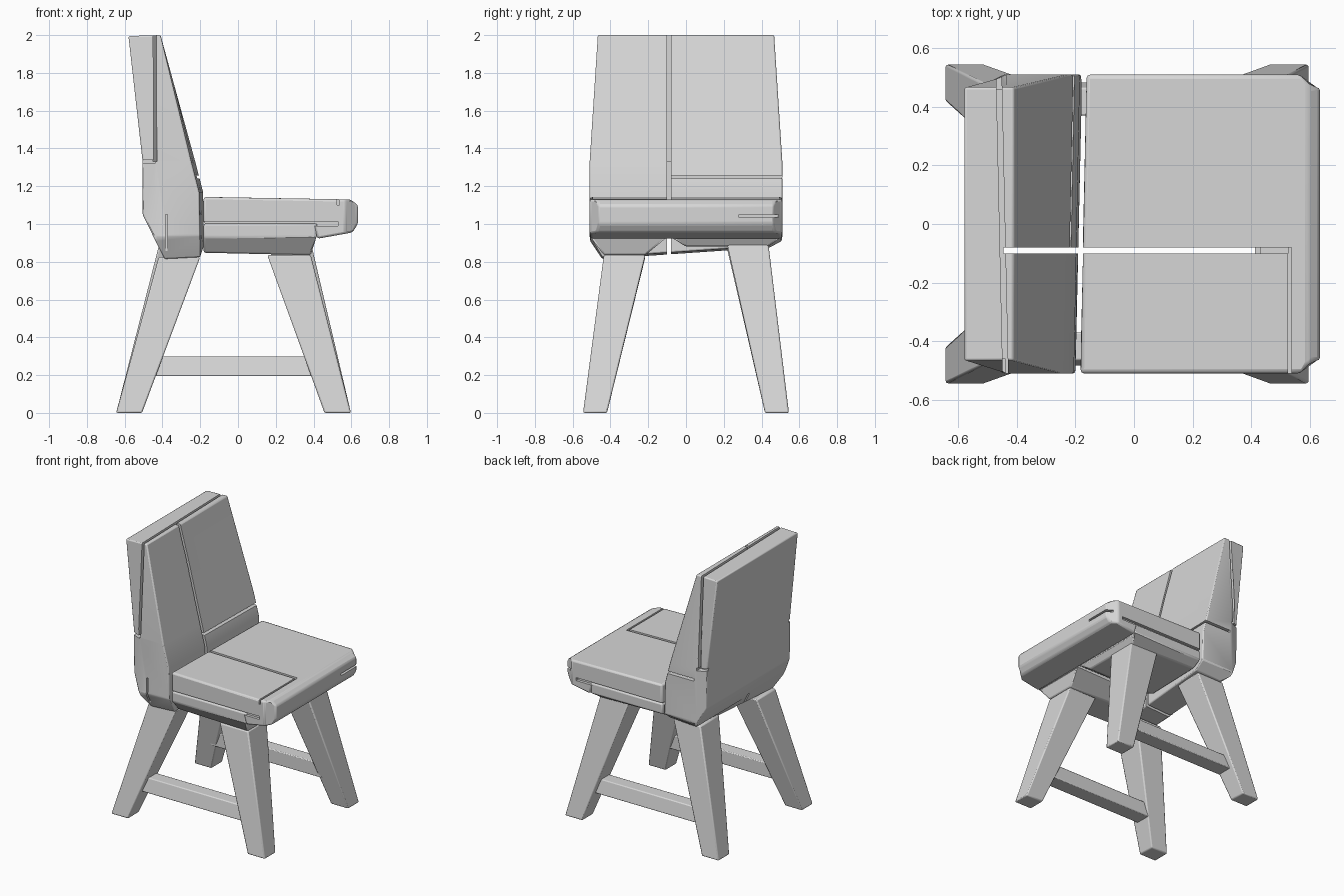
import bpy, bmesh
from mathutils import Vector

if "Cube" in bpy.data.objects:
    bpy.data.objects.remove(bpy.data.objects["Cube"])

# One plain grey for the whole chair
grey = bpy.data.materials.new("plain grey")
grey.use_nodes = True
colour = (0.68, 0.68, 0.68, 1)
grey.diffuse_color = colour
grey.node_tree.nodes["Principled BSDF"].inputs["Base Color"].default_value = colour


def finish(name, bm, bevel=0.0):
    bmesh.ops.recalc_face_normals(bm, faces=bm.faces)
    mesh = bpy.data.meshes.new(name)
    bm.to_mesh(mesh)
    bm.free()
    mesh.materials.append(grey)
    obj = bpy.data.objects.new(name, mesh)
    bpy.context.collection.objects.link(obj)
    if bevel:
        mod = obj.modifiers.new("soft edges", "BEVEL")
        mod.width = bevel
        mod.segments = 2
        mod.limit_method = "ANGLE"
        mod.angle_limit = 0.45
    return obj


def prism(name, profile, y0, y1, planes, shape, bevel):
    """Side profile (x, z) extruded across y, sliced by planes, then reshaped."""
    bm = bmesh.new()
    face = bm.faces.new([bm.verts.new((x, y0, z)) for x, z in profile])
    side = bmesh.ops.extrude_face_region(bm, geom=[face])["geom"]
    moved = [v for v in side if isinstance(v, bmesh.types.BMVert)]
    bmesh.ops.translate(bm, vec=(0, y1 - y0, 0), verts=moved)
    for axis, value in planes:
        normal = Vector((axis == "x", axis == "y", axis == "z"))
        geom = bm.verts[:] + bm.edges[:] + bm.faces[:]
        bmesh.ops.bisect_plane(bm, geom=geom, plane_co=normal * value, plane_no=normal)
    for v in bm.verts:
        shape(v.co)
    return finish(name, bm, bevel)


def loft(name, lower, upper, bevel=0.0):
    """Six-sided block between two rectangles (x0, x1, y0, y1, z)."""
    bm = bmesh.new()
    rings = []
    for x0, x1, y0, y1, z in (lower, upper):
        rings.append([bm.verts.new(p) for p in
                      ((x0, y0, z), (x1, y0, z), (x1, y1, z), (x0, y1, z))])
    a, b = rings
    bm.faces.new(a)
    bm.faces.new(b)
    for i in range(4):
        j = (i + 1) % 4
        bm.faces.new((a[i], a[j], b[j], b[i]))
    return finish(name, bm, bevel)


def groove(target, name, x, y, z, turn=0.0):
    cutter = loft(name, (*x, *y, z[0]), (*x, *y, z[1]))
    cutter.rotation_euler.z = turn
    cutter.hide_render = True
    cutter.hide_viewport = True
    cutter.display_type = "WIRE"
    mod = target.modifiers.new(name, "BOOLEAN")
    mod.operation = "DIFFERENCE"
    mod.solver = "EXACT"
    mod.object = cutter


# Backrest: tapers to the top and rear, tucks in below, underside rises to the left
def shape_back(co):
    y = co.y
    if co.z > 1.35:
        co.y *= 1 - 0.085 * (co.z - 1.3) / 0.7
    elif co.z < 0.9:
        co.z += 0.06 * (y + 0.5)
        co.y *= 0.87
    elif co.x < -0.46:
        co.y *= 0.94
    if co.x > -0.25:
        co.x += 0.02 * y


backrest = prism("backrest",
                 [(-0.58, 1.995), (-0.41, 2.0), (-0.195, 1.17), (-0.188, 0.825),
                  (-0.39, 0.815), (-0.505, 1.05), (-0.505, 1.33)],
                 -0.51, 0.51, [("z", 1.33), ("z", 0.94), ("x", -0.435)],
                 shape_back, 0.018)
sides = (("right", -1), ("left", 1))
groove(backrest, "panel_groove", (-0.459, -0.441), (-1, 1), (1.33, 2.1), 0.022)
for side, s in sides:
    groove(backrest, side + "_notch", (-0.7, -0.44), (s * 0.46, s), (1.32, 1.34))
groove(backrest, "upright_groove", (-0.445, 0), (-0.1, -0.08), (0.7, 2.1))
groove(backrest, "cross_groove", (-0.42, 0), (-0.09, 1), (1.24, 1.258))
groove(backrest, "side_crack", (-0.385, -0.373), (-1, -0.47), (0.7, 1.05))


# Seat cushion with a rounded nose and clipped front corners
def shape_seat(co):
    if co.x > 0.59:
        co.y *= 0.915
    elif co.x < 0:
        co.x += 0.02 * co.y


seat = prism("seat_cushion",
             [(-0.172, 1.143), (0.595, 1.13), (0.635, 1.1), (0.635, 1.0),
              (0.605, 0.955), (0.42, 0.922), (0.4, 1.0), (-0.172, 1.0)],
             -0.51, 0.51, [("x", 0.57)], shape_seat, 0.012)
groove(seat, "long_groove", (-0.3, 0.43), (-0.1, -0.08), (0.95, 1.2))
groove(seat, "short_groove", (0.4, 0.525), (-0.1, -0.08), (1.09, 1.2))
groove(seat, "nose_groove", (0.525, 0.538), (-1, -0.08), (1.1, 1.2))
groove(seat, "front_slit", (0.59, 0.8), (0.28, 1), (1.035, 1.05))
for side, s in sides:
    groove(seat, side + "_gap", (-0.3, 0.53), (s * 0.49, s), (0.99, 1.012))


# Two frame blocks under the cushion with sloping flanks
def frame_block(name, y0, y1, low0, low1, lift):
    def shape(co):
        if co.x < 0:
            co.x += 0.02 * co.y
        if co.z < 0.9:
            co.y = low0 if co.y < (y0 + y1) / 2 else low1
            co.z += lift

    prism(name, [(-0.172, 1.002), (0.42, 1.002), (0.415, 0.93),
                 (0.385, 0.835), (-0.172, 0.848)],
          y0, y1, [("z", 0.93)], shape, 0.01)


frame_block("right_seat_frame", -0.505, -0.1, -0.435, -0.215, 0)
frame_block("left_seat_frame", -0.08, 0.505, 0.0, 0.435, 0.045)

# Splayed legs and the rails between them; the left legs reach a little higher
for side, s in sides:
    foot, top = (s * 0.418, s * 0.545), (s * 0.215, s * 0.435)
    rise = 0.035 * (s + 1)
    loft(side + "_rear_leg", (-0.645, -0.508, *foot, 0),
         (-0.42, -0.2, *top, 0.825 + rise * 0.8), 0.008)
    loft(side + "_front_leg", (0.458, 0.598, *foot, 0),
         (0.155, 0.385, *top, 0.835 + rise), 0.008)
    loft(side + "_stretcher", (-0.49, 0.42, s * 0.37, s * 0.485, 0.195),
         (-0.46, 0.37, s * 0.37, s * 0.465, 0.298), 0.006)

for obj in bpy.context.scene.objects:
    obj.select_set(obj.type == "MESH" and not obj.hide_render)
bpy.context.view_layer.objects.active = backrest
bpy.ops.object.shade_smooth_by_angle(angle=0.5)
